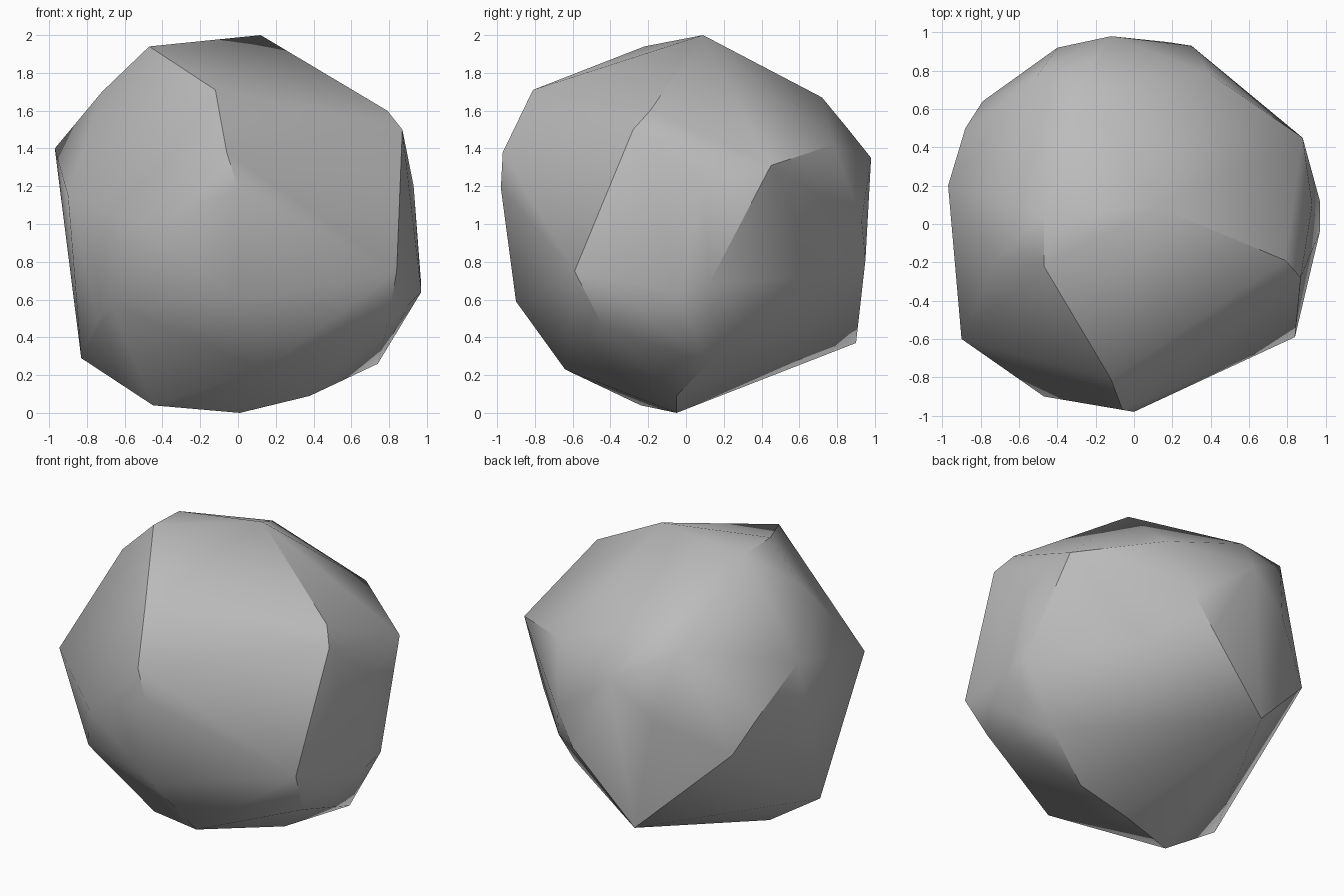
import bpy
import bmesh
import math

default_cube = bpy.data.objects.get("Cube")
if default_cube is not None:
    bpy.data.objects.remove(default_cube, do_unlink=True)

# Corner points of the boulder in hundredths of a unit, grouped by region
crown_corners = [
    (12, 9, 200), (-47, -22, 194), (-47, 5, 193), (-72, -19, 170),
    (-12, -81, 171), (79, -19, 160), (87, -28, 150),
    (-25, 72, 167), (-50, 78, 158), (-20, 86, 150),
]
front_corners = [
    (-6, -97, 138), (0, -98, 119), (-47, -90, 97), (-90, -60, 115),
    (0, -90, 59), (-67, -62, 57), (-74, -50, 50), (84, -59, 75),
]
side_corners = [
    (-97, 20, 140), (-88, 50, 112), (-79, 64, 90),
    (88, 45, 131), (93, 10, 120), (97, 12, 68), (97, -4, 64), (90, -28, 57),
]
back_corners = [
    (-12, 98, 135), (-40, 92, 113), (40, 78, 142), (30, 93, 102),
    (17, 95, 81), (45, 70, 73), (-25, 90, 37),
]
base_corners = [
    (79, -44, 46), (74, 12, 26), (14, -64, 23), (38, -5, 9),
    (1, -5, 0), (-45, -24, 4), (-83, -23, 29),
]


def make_material(name, colour):
    material = bpy.data.materials.new(name)
    material.use_nodes = True
    material.diffuse_color = colour
    shader = next(node for node in material.node_tree.nodes
                  if node.type == "BSDF_PRINCIPLED")
    shader.inputs["Base Color"].default_value = colour
    shader.inputs["Roughness"].default_value = 0.8
    return material


def make_faceted_stone(name, regions, material):
    """Wrap a tight convex skin around all the corner points."""
    stone_mesh = bmesh.new()
    for region in regions:
        for corner in region:
            stone_mesh.verts.new([value / 100 for value in corner])
    result = bmesh.ops.convex_hull(stone_mesh, input=stone_mesh.verts)
    unused = {item for item in result["geom_interior"] + result["geom_unused"]
              if isinstance(item, bmesh.types.BMVert)}
    bmesh.ops.delete(stone_mesh, geom=list(unused), context="VERTS")
    bmesh.ops.recalc_face_normals(stone_mesh, faces=stone_mesh.faces)

    mesh = bpy.data.meshes.new(name)
    stone_mesh.to_mesh(mesh)
    stone_mesh.free()
    mesh.materials.append(material)
    stone = bpy.data.objects.new(name, mesh)
    bpy.context.collection.objects.link(stone)
    return stone


# Boulder: broad worn planes, soft between shallow facets and crisp at breaks
stone_grey = make_material("stone_grey", (0.5, 0.5, 0.5, 1))
boulder = make_faceted_stone(
    "boulder",
    [crown_corners, front_corners, side_corners, back_corners, base_corners],
    stone_grey,
)
bpy.ops.object.select_all(action="DESELECT")
boulder.select_set(True)
bpy.context.view_layer.objects.active = boulder
bpy.ops.object.shade_smooth_by_angle(angle=math.radians(35))
